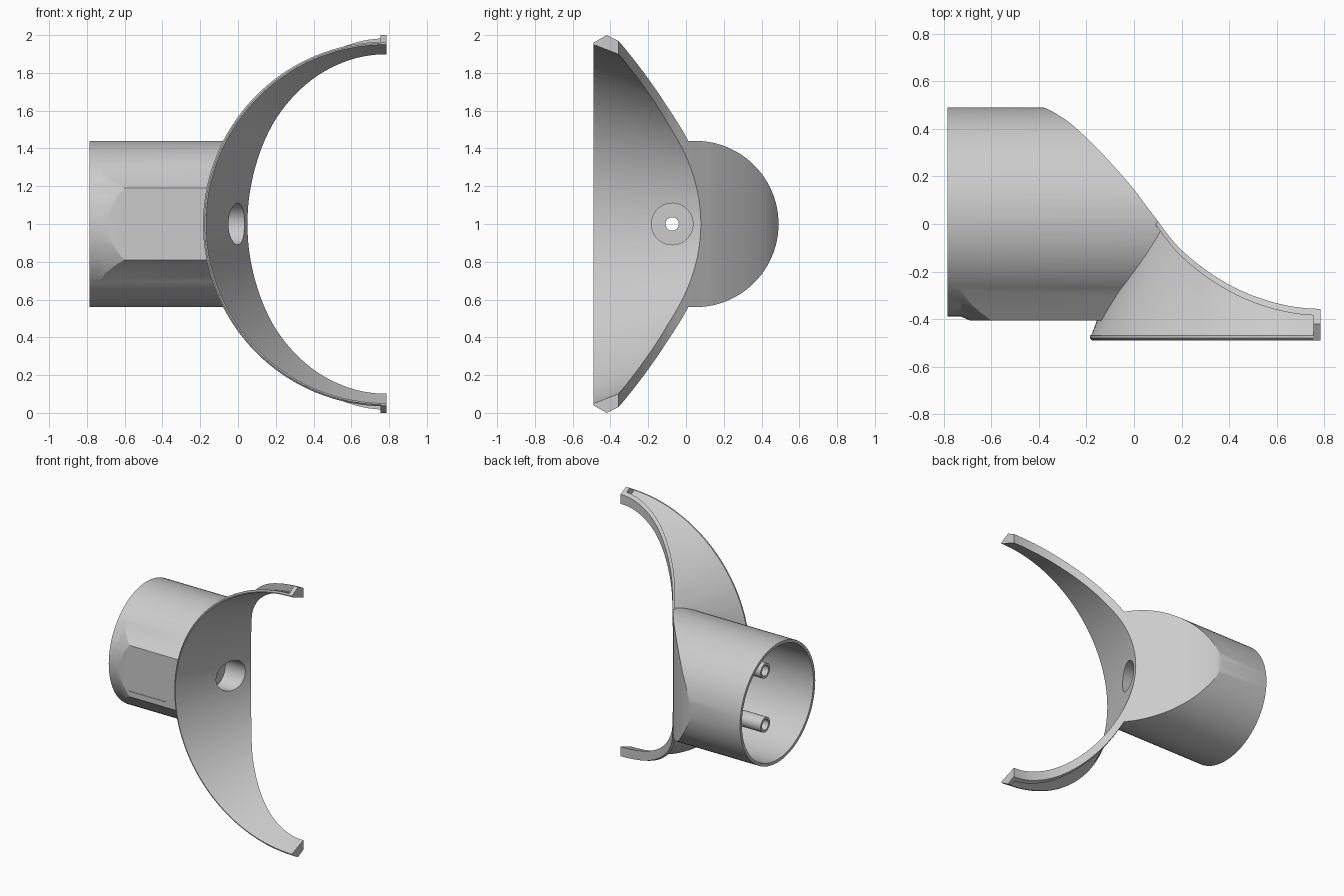
import bpy, bmesh, math

if "Cube" in bpy.data.objects:
    bpy.data.objects.remove(bpy.data.objects["Cube"])

AX, CZ = 0.78, 1.0          # ring axis (runs along y)
BY, BR = 0.05, 0.44         # barrel axis (runs along x) and radius


def loft(name, loops):
    """Closed solid through equal-sized point loops, capped at both ends."""
    bm = bmesh.new()
    rings = [[bm.verts.new(p) for p in lp] for lp in loops]
    n = len(rings[0])
    for a, b in zip(rings, rings[1:]):
        for i in range(n):
            j = (i + 1) % n
            bm.faces.new((a[i], a[j], b[j], b[i]))
    bm.faces.new(rings[0])
    bm.faces.new(rings[-1])
    bmesh.ops.recalc_face_normals(bm, faces=bm.faces)
    me = bpy.data.meshes.new(name)
    bm.to_mesh(me)
    bm.free()
    ob = bpy.data.objects.new(name, me)
    bpy.context.collection.objects.link(ob)
    return ob


def turn(n):
    return [2 * math.pi * i / n for i in range(n)]


def revolve_y(name, prof, n=144):
    return loft(name, [[(AX + r * math.cos(a), y, CZ + r * math.sin(a)) for a in turn(n)] for y, r in prof])


def revolve_x(name, prof, y=BY, z=CZ, n=96):
    return loft(name, [[(x, y + r * math.cos(a), z + r * math.sin(a)) for a in turn(n)] for x, r in prof])


def prism_z(name, pts, z0=-0.2, z1=2.2):
    return loft(name, [[(x, y, z) for x, y in pts] for z in (z0, z1)])


def box(name, x0, x1, y0, y1, z0, z1):
    return prism_z(name, [(x0, y0), (x1, y0), (x1, y1), (x0, y1)], z0, z1)


def cut(ob, tool, op):
    m = ob.modifiers.new("bool", "BOOLEAN")
    m.operation, m.solver, m.object = op, "EXACT", tool
    bpy.context.view_layer.objects.active = ob
    bpy.ops.object.modifier_apply(modifier=m.name)
    bpy.data.objects.remove(tool, do_unlink=True)
    return ob


# S-shaped back contour seen from the top
KEY = [(-0.41, 0.495), (-0.3, 0.447), (-0.2, 0.363), (-0.1, 0.26), (0.0, 0.145), (0.07, 0.052),
       (0.2, -0.11), (0.4, -0.255), (0.6, -0.333), (0.785, -0.357)]


def contour():
    slopes = [0.0]
    for a, b in zip(KEY, KEY[2:]):
        slopes.append((b[1] - a[1]) / (b[0] - a[0]))
    slopes.append(0.0)
    out = []
    for i in range(len(KEY) - 1):
        (x0, y0), (x1, y1) = KEY[i], KEY[i + 1]
        h = x1 - x0
        for k in range(6):
            t = k / 6
            y = ((2*t**3 - 3*t*t + 1) * y0 + (t**3 - 2*t*t + t) * h * slopes[i]
                 + (3*t*t - 2*t**3) * y1 + (t**3 - t*t) * h * slopes[i + 1])
            out.append((x0 + t * h, y))
    return out + [KEY[-1]]


S = contour()


def r_in(y):                # inner cone of the half ring
    return 0.95 - 0.387 * (y + 0.49)


OUTER = [(-0.55, 0.926), (-0.49, 0.96), (-0.42, 1.0), (-0.36, 0.97), (0.3, 0.685)]

# thin flared skin with a small front lip
shell = revolve_y("holder_shell", [(-0.55, 0.955), (-0.488, 0.957), (-0.48, 0.965), (-0.47, 0.965),
                                   (-0.462, r_in(-0.462) + 0.018), (0.3, r_in(0.3) + 0.03)])

# thick rim along the back contour
rim = revolve_y("rim", OUTER)
band = [(x, y - 0.028) for x, y in S if x > -0.25] + [(0.9, -0.385), (0.9, 0.5), (-0.24, 0.5)]
cut(rim, prism_z("rim_band", band), "INTERSECT")
# solid blocks at both ring tips
tips = cut(revolve_y("tips", OUTER), box("tip_box", 0.755, 0.9, -0.7, 0.2, -0.2, 2.2), "INTERSECT")

# barrel with flattened front
tangent = math.radians(49.7)
steps = 48
section = [(BY - 0.435 * math.cos(a), CZ + 0.435 * math.sin(a)) for a in
           (tangent + (2 * math.pi - 2 * tangent) * i / steps for i in range(steps + 1))]
section += [(BY - 0.455, CZ - 0.19), (BY - 0.455, CZ + 0.19)]
flat = loft("flat_front", [[(x, y, z) for y, z in section] for x in (-0.76, 0.3)])
cut(flat, revolve_x("flat_taper", [(-0.77, 0.422), (-0.6, 0.494), (0.4, 0.9)]), "INTERSECT")
barrel = revolve_x("barrel", [(-0.785, BR), (0.31, BR)])
cut(barrel, flat, "UNION")

for part in (rim, tips, barrel):
    cut(shell, part, "UNION")

# trim to the back contour, front plane and middle plane, then open the ring
cut(shell, prism_z("trim", S + [(0.785, -0.49), (-0.9, -0.49), (-0.9, 0.6), (-0.43, 0.6)]), "INTERSECT")
cut(shell, revolve_y("bore", [(-0.6, r_in(-0.6)), (0.7, r_in(0.7))]), "DIFFERENCE")

# hollow inside of the barrel, leaving an end wall and a boss round the hole
cavity = revolve_x("cavity", [(-0.9, 0.418), (0.3, 0.418)])
inner = [(x - 0.03, y - 0.025) for x, y in S]
cut(cavity, prism_z("inner_trim", inner + [(0.75, -0.7), (-1, -0.7), (-1, 0.6), (-0.45, 0.6)]), "INTERSECT")
cut(cavity, revolve_y("wall", [(-0.75, r_in(-0.75) + 0.06), (0.75, r_in(0.75) + 0.06)]), "DIFFERENCE")
cut(cavity, revolve_x("boss", [(-0.17, 0.14), (0.4, 0.14)], -0.073, n=48), "DIFFERENCE")
cut(shell, cavity, "DIFFERENCE")

# counterbored hole and recessed front panel
cut(shell, revolve_x("counterbore", [(-0.13, 0.11), (0.3, 0.11)], -0.073, n=64), "DIFFERENCE")
cut(shell, revolve_x("screw_hole", [(-0.4, 0.035), (0.3, 0.035)], -0.073, n=32), "DIFFERENCE")
cut(shell, box("panel", -0.61, -0.30, -0.45, -0.401, 0.85, 1.15), "DIFFERENCE")

parts = [shell]
# hollow posts inside the barrel
for s, label in ((1, "upper"), (-1, "lower")):
    post = revolve_x(label + "_post", [(-0.67, 0.055), (-0.07, 0.055)], 0.03, CZ + 0.2 * s, 32)
    cut(post, revolve_x("post_bore", [(-0.8, 0.038), (-0.3, 0.038)], 0.03, CZ + 0.2 * s, 32), "DIFFERENCE")
    parts.append(post)

for ob in parts:
    bpy.ops.object.select_all(action="DESELECT")
    ob.select_set(True)
    bpy.context.view_layer.objects.active = ob
    bpy.ops.object.shade_smooth_by_angle(angle=math.radians(25))
